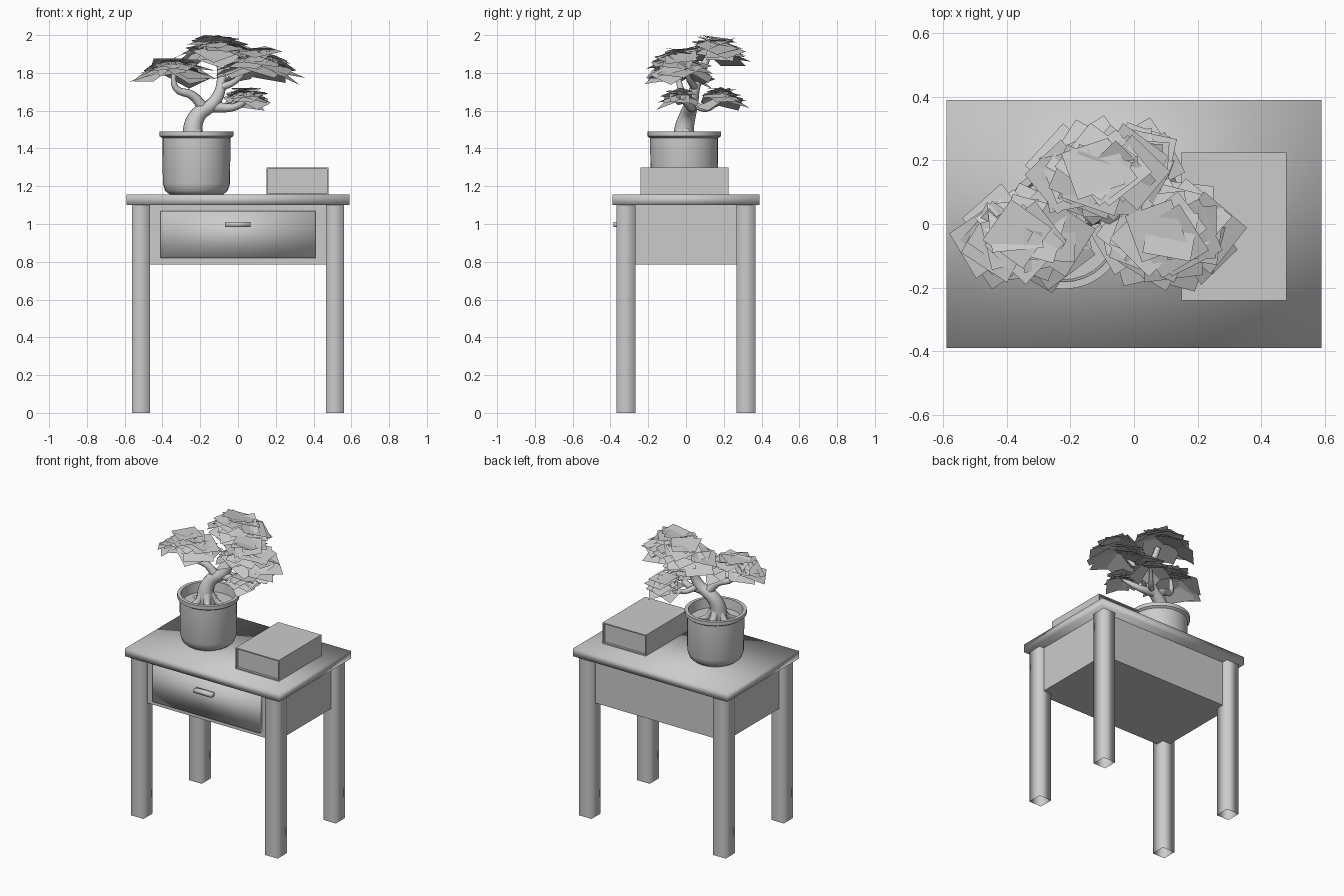
import bpy, bmesh, math, random
from mathutils import Vector, Matrix

random.seed(4)
cube = bpy.data.objects.get("Cube")
if cube:
    bpy.data.objects.remove(cube)

grey = bpy.data.materials.new("plain grey")
grey.use_nodes = True
grey.diffuse_color = (0.6, 0.6, 0.6, 1)
grey.node_tree.nodes["Principled BSDF"].inputs["Base Color"].default_value = (0.6, 0.6, 0.6, 1)


def finish(name, bm, smooth=False):
    mesh = bpy.data.meshes.new(name)
    bm.to_mesh(mesh)
    bm.free()
    mesh.materials.append(grey)
    for p in mesh.polygons:
        p.use_smooth = smooth
    ob = bpy.data.objects.new(name, mesh)
    bpy.context.collection.objects.link(ob)
    return ob


def box_mesh(lo, hi):
    lo, hi = Vector(lo), Vector(hi)
    bm = bmesh.new()
    bmesh.ops.create_cube(bm, size=1)
    bmesh.ops.scale(bm, vec=hi - lo, verts=bm.verts)
    bmesh.ops.translate(bm, vec=(lo + hi) / 2, verts=bm.verts)
    return bm


def box(name, lo, hi, smooth=False):
    return finish(name, box_mesh(lo, hi), smooth)


def smooth_by_angle(ob, degrees):
    bpy.ops.object.select_all(action='DESELECT')
    ob.select_set(True)
    bpy.context.view_layer.objects.active = ob
    bpy.ops.object.shade_smooth_by_angle(angle=math.radians(degrees))


# Table
TOP = 1.155
box("table_top", (-0.59, -0.39, 1.10), (0.59, 0.39, TOP), True)
box("table_body", (-0.525, -0.325, 0.785), (0.525, 0.325, 1.10))
box("drawer_front", (-0.41, -0.35, 0.82), (0.41, -0.32, 1.07), True)
box("drawer_handle", (-0.07, -0.385, 0.985), (0.065, -0.345, 1.01), True)

# Legs, hollow at the ends
for sx, side in ((-1, "right"), (1, "left")):
    for sy, end in ((-1, "front"), (1, "back")):
        x, y = sx * 0.513, sy * 0.318
        bm = box_mesh((x - 0.048, y - 0.05, 0), (x + 0.048, y + 0.05, 1.10))
        caps = [f for f in bm.faces if abs(f.normal.z) > 0.5]
        bmesh.ops.delete(bm, geom=caps, context='FACES_ONLY')
        finish(f"{end}_{side}_leg", bm, True)

# Case with recessed ends
bm = box_mesh((0.15, -0.24, TOP), (0.48, 0.225, 1.30))
ends = [f for f in bm.faces if abs(f.normal.y) > 0.5]
bmesh.ops.inset_individual(bm, faces=ends, thickness=0.011)
for f in ends:
    shift = f.normal * -0.015
    ring = bmesh.ops.extrude_discrete_faces(bm, faces=[f])["faces"][0]
    bmesh.ops.translate(bm, vec=shift, verts=ring.verts)
smooth_by_angle(finish("case", bm), 30)

# Pot: lathed profile with rim, wall and soil
POT = Vector((-0.22, -0.01, 0))
profile = [(0, TOP), (0.14, TOP), (0.165, 1.175), (0.178, 1.215), (0.18, 1.455),
           (0.195, 1.465), (0.195, 1.49), (0.172, 1.49), (0.165, 1.425), (0, 1.425)]
bm = bmesh.new()
verts = [bm.verts.new((POT.x + r, POT.y, z)) for r, z in profile]
edges = [bm.edges.new(pair) for pair in zip(verts, verts[1:])]
bmesh.ops.spin(bm, geom=verts + edges, cent=POT, axis=(0, 0, 1),
               angle=math.tau, steps=32)
bmesh.ops.remove_doubles(bm, verts=bm.verts, dist=0.0005)
bmesh.ops.recalc_face_normals(bm, faces=bm.faces)
smooth_by_angle(finish("pot", bm), 40)


# Trunk, branches and roots: tapered tubes through points
def tube(name, points, thick, thin):
    curve = bpy.data.curves.new(name, 'CURVE')
    curve.dimensions = '3D'
    curve.bevel_depth = 1
    curve.bevel_resolution = 2
    curve.resolution_u = 4
    curve.use_fill_caps = True
    spline = curve.splines.new('BEZIER')
    spline.bezier_points.add(len(points) - 1)
    for i, (bp, co) in enumerate(zip(spline.bezier_points, points)):
        bp.co = co
        bp.handle_left_type = bp.handle_right_type = 'AUTO'
        bp.radius = thick + (thin - thick) * i / (len(points) - 1)
    curve.materials.append(grey)
    ob = bpy.data.objects.new(name, curve)
    bpy.context.collection.objects.link(ob)
    bpy.ops.object.select_all(action='DESELECT')
    ob.select_set(True)
    bpy.context.view_layer.objects.active = ob
    bpy.ops.object.convert(target='MESH')


tube("trunk", [(-0.23, -0.01, 1.41), (-0.24, -0.01, 1.5), (-0.21, 0.01, 1.58),
               (-0.13, 0.03, 1.64), (-0.09, 0.05, 1.73), (-0.1, 0.12, 1.9)], 0.06, 0.018)
tube("left_branch", [(-0.14, 0.03, 1.62), (-0.02, 0.02, 1.62), (0.07, -0.03, 1.67)], 0.03, 0.012)
tube("upper_left_branch", [(-0.1, 0.05, 1.72), (-0.01, 0.02, 1.76), (0.08, -0.03, 1.87)], 0.022, 0.01)
tube("right_branch", [(-0.18, 0.02, 1.61), (-0.24, 0, 1.68), (-0.33, -0.03, 1.72),
                      (-0.34, -0.04, 1.82)], 0.03, 0.012)
tube("back_branch", [(-0.12, 0.03, 1.64), (-0.05, 0.11, 1.61), (0.02, 0.19, 1.66)], 0.022, 0.01)
for i in range(5):
    a = i * math.tau / 5 + 0.4
    d = Vector((math.cos(a), math.sin(a), 0))
    base = Vector((-0.235, -0.01, 1.43))
    tube(f"root_{i + 1}", [base + Vector((0, 0, 0.06)) + d * 0.02, base + d * 0.07,
                           base + d * 0.12 - Vector((0, 0, 0.015))], 0.03, 0.012)


# Foliage: domes of overlapping square leaf cards
def foliage(name, centre, rx, ry, height, half, count):
    bm = bmesh.new()
    for i in range(count):
        a = i * 2.4 + random.uniform(-0.3, 0.3)
        r = math.sqrt((i + 0.3) / count)
        c, s = math.cos(a), math.sin(a)
        pos = Vector(centre) + Vector((rx * r * c, ry * r * s, height * (1 - r * r)))
        pos.z += random.uniform(-0.015, 0.01)
        normal = Vector((c * r * 0.55 + random.uniform(-0.15, 0.15),
                         s * r * 0.55 + random.uniform(-0.15, 0.15), 1))
        place = (Matrix.Translation(pos) @ normal.to_track_quat('Z', 'Y').to_matrix().to_4x4()
                 @ Matrix.Rotation(random.uniform(0, math.tau), 4, 'Z'))
        size = half * random.uniform(0.85, 1.1)
        bm.faces.new([bm.verts.new(place @ Vector((u * size, v * size, 0)))
                      for u, v in ((-1, -1), (1, -1), (1, 1), (-1, 1))])
    for v in bm.verts:
        v.co.z = min(v.co.z, 2.0)
    finish(name, bm)


foliage("right_foliage", (-0.34, -0.04, 1.79), 0.14, 0.08, 0.08, 0.085, 26)
foliage("left_foliage", (0.1, -0.03, 1.79), 0.15, 0.09, 0.13, 0.088, 28)
foliage("top_foliage", (-0.11, 0.16, 1.89), 0.15, 0.07, 0.09, 0.085, 24)
foliage("lower_back_foliage", (0.03, 0.19, 1.64), 0.05, 0.06, 0.07, 0.068, 13)
foliage("lower_front_foliage", (0.07, -0.04, 1.65), 0.05, 0.05, 0.05, 0.062, 12)
